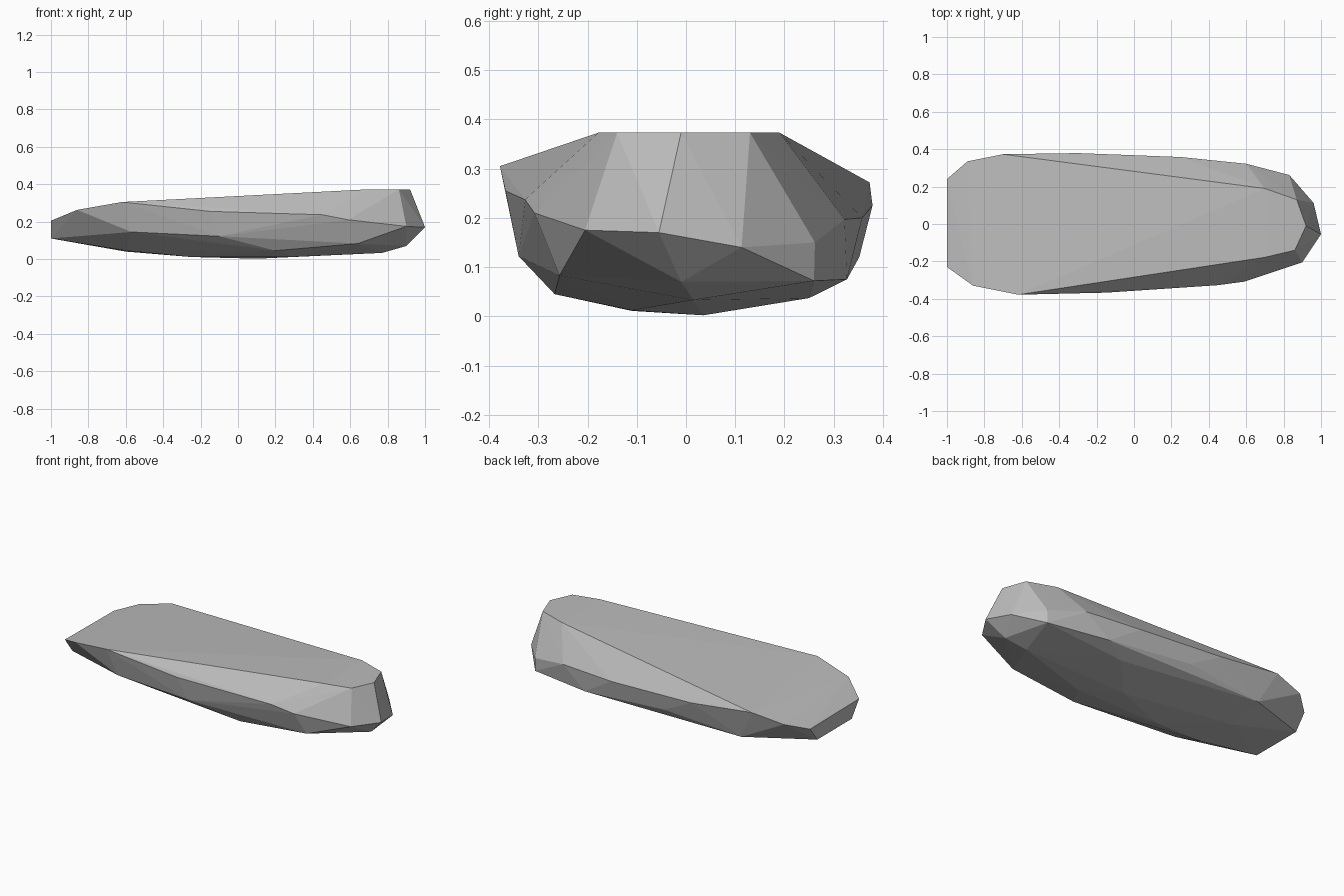
import bpy
import bmesh

if "Cube" in bpy.data.objects:
    bpy.data.objects.remove(bpy.data.objects["Cube"], do_unlink=True)

# Plain grey stone
stone = bpy.data.materials.new("stone grey")
stone.use_nodes = True
GREY = (0.5, 0.5, 0.5, 1)
stone.diffuse_color = GREY
stone.node_tree.nodes["Principled BSDF"].inputs["Base Color"].default_value = GREY

# Sloping flat top, from the narrow high end round to the broad low end
top_rim = [
    (.92, -.01, .373), (.87, .13, .373), (.7, .19, .373), (-.7, .373, .272),
    (-.89, .335, .235), (-1, .24, .2), (-1, -.23, .205), (-.86, -.33, .263),
    (-.62, -.378, .305), (.7, -.178, .373), (.86, -.14, .373),
]
# Widest belt of the stone
belt = [
    (1, -.055, .17), (.96, .113, .14), (.83, .262, .15), (.6, .322, .197),
    (.25, .358, .2), (-.3, .379, .225), (-.15, -.367, .255),
    (.45, -.327, .237), (.59, -.308, .21), (.9, -.205, .175),
]
# Rounded underside
underside = [
    (.9, -.01, .07), (.83, .26, .072), (.45, .327, .075), (-.1, .352, .12),
    (-.6, .327, .08), (-1, .17, .11), (-1, -.16, .11), (-.57, -.338, .145),
    (-.1, -.34, .122), (.64, -.257, .083), (.2, -.267, .045),
    (.77, .015, .033), (.3, .25, .037), (.3, -.11, .012), (.1, .035, .002),
    (-.25, -.11, .011), (-.6, .1, .04), (-.6, -.15, .045),
]

# The stone is the convex skin around those corners
bm = bmesh.new()
for corner in top_rim + belt + underside:
    bm.verts.new(corner)
hull = bmesh.ops.convex_hull(bm, input=bm.verts)
loose = {v for v in hull["geom_interior"] + hull["geom_unused"]
         if isinstance(v, bmesh.types.BMVert)}
bmesh.ops.delete(bm, geom=list(loose), context="VERTS")
bmesh.ops.recalc_face_normals(bm, faces=bm.faces)

mesh = bpy.data.meshes.new("flat_stone")
bm.to_mesh(mesh)
bm.free()
mesh.materials.append(stone)
bpy.context.collection.objects.link(bpy.data.objects.new("flat_stone", mesh))
